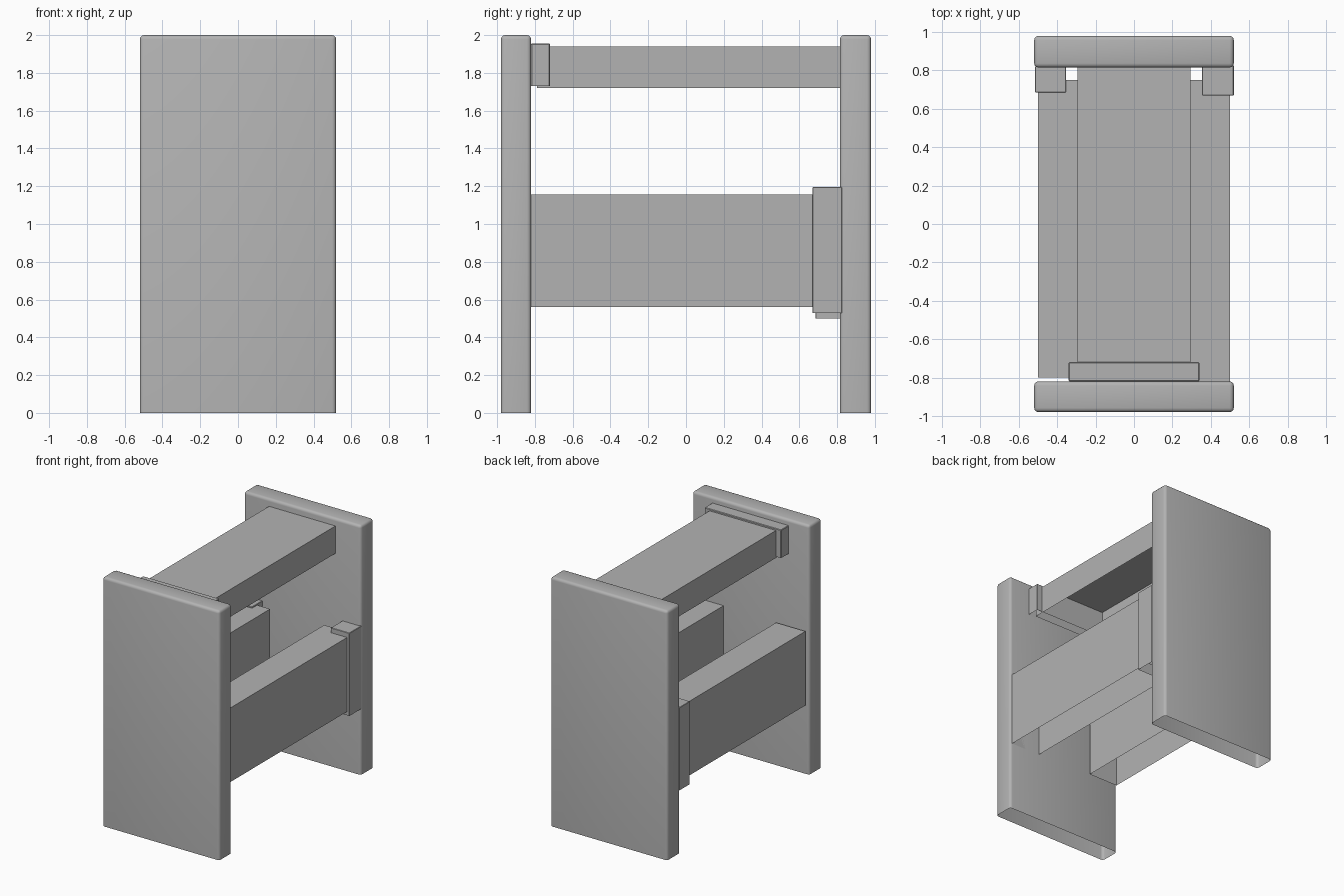
import bpy
import bmesh
import math

default_cube = bpy.data.objects.get("Cube")
if default_cube:
    bpy.data.objects.remove(default_cube, do_unlink=True)

# One plain grey for every part
grey = bpy.data.materials.new("plain grey")
grey.use_nodes = True
COLOUR = (0.45, 0.45, 0.45, 1.0)
grey.diffuse_color = COLOUR
grey.node_tree.nodes["Principled BSDF"].inputs["Base Color"].default_value = COLOUR


def open_box(name, x, y, z, radius=0.0, segments=3):
    """Box between the given (min, max) ranges, open underneath,
    with its upright and top edges optionally rounded."""
    bm = bmesh.new()
    bmesh.ops.create_cube(bm, size=1.0)
    for v in bm.verts:
        v.co = [r[0] if c < 0 else r[1] for c, r in zip(v.co, (x, y, z))]
    bm.normal_update()
    if radius:
        edges = [e for e in bm.edges if max(v.co.z for v in e.verts) > z[0] + 1e-5]
        bmesh.ops.bevel(bm, geom=edges, offset=radius, segments=segments,
                        profile=0.5, affect='EDGES')
    bm.normal_update()
    bottom = [f for f in bm.faces if f.normal.z < -0.9]
    bmesh.ops.delete(bm, geom=bottom, context='FACES')
    mesh = bpy.data.meshes.new(name)
    bm.to_mesh(mesh)
    bm.free()
    mesh.materials.append(grey)
    obj = bpy.data.objects.new(name, mesh)
    bpy.context.collection.objects.link(obj)
    if radius:
        bpy.ops.object.select_all(action='DESELECT')
        obj.select_set(True)
        bpy.context.view_layer.objects.active = obj
        bpy.ops.object.shade_smooth_by_angle(angle=math.radians(35))
    return obj


# Tall end panels with softened edges
open_box("front_panel", (-0.52, 0.52), (-0.98, -0.82), (0, 2), 0.022)
open_box("back_panel", (-0.52, 0.52), (0.815, 0.98), (0, 2), 0.022)

# Side rails joining the panels at mid height
open_box("left_rail", (0.24, 0.50), (-0.82, 0.75), (0.56, 1.155))
open_box("right_rail", (-0.50, -0.24), (-0.80, 0.75), (0.56, 1.155))

# Top rail
open_box("top_rail", (-0.295, 0.295), (-0.79, 0.82), (1.72, 1.94))

# Collars where the rails meet the panels
open_box("left_rail_collar", (0.355, 0.52), (0.67, 0.825), (0.53, 1.195), 0.003, 1)
open_box("right_rail_collar", (-0.515, -0.355), (0.685, 0.82), (0.50, 1.165), 0.003, 1)
open_box("top_rail_collar", (-0.34, 0.34), (-0.82, -0.72), (1.73, 1.955), 0.004, 1)
